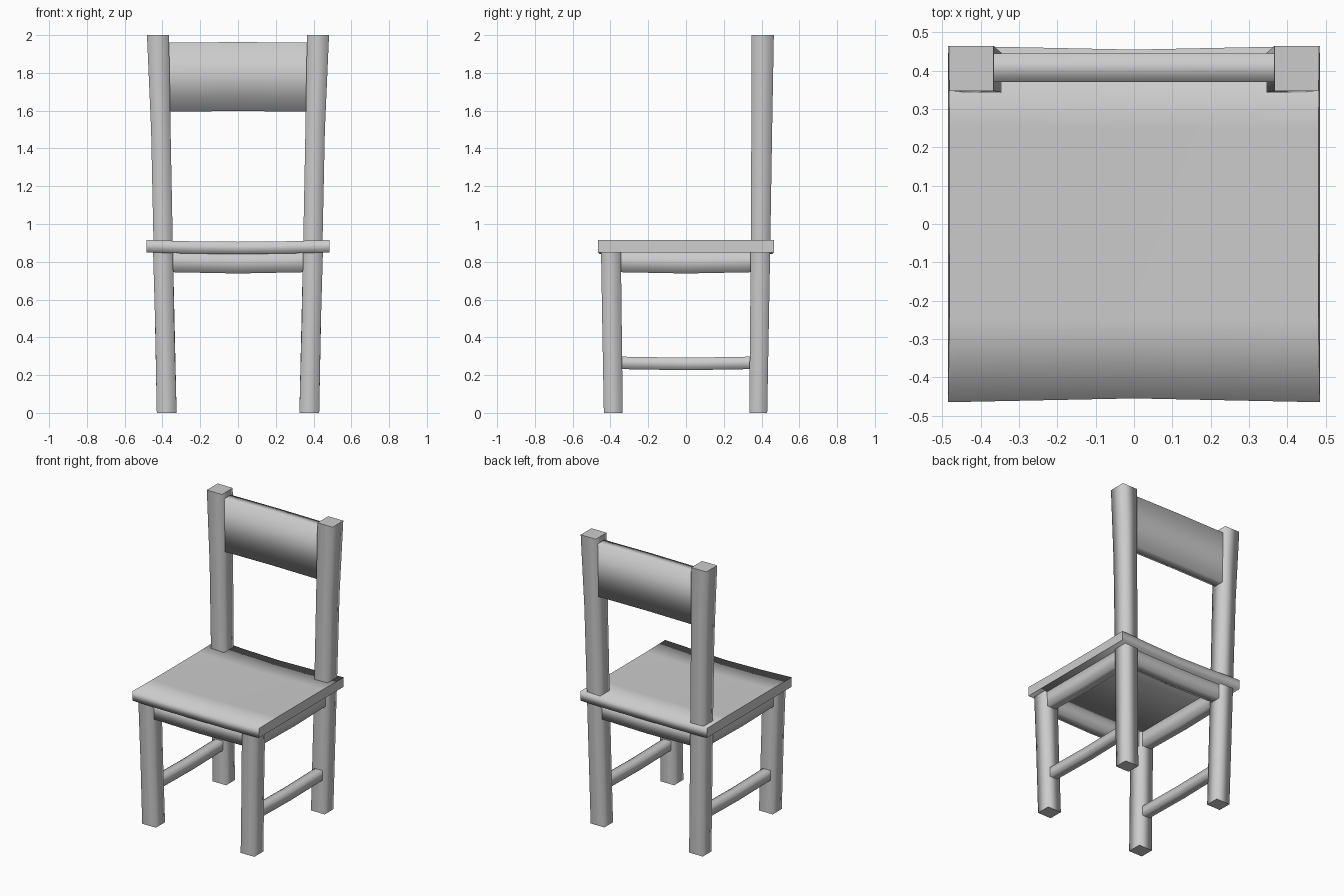
import bpy, bmesh

if "Cube" in bpy.data.objects:
    bpy.data.objects.remove(bpy.data.objects["Cube"])


def loft(name, rings):
    """Skin a list of rings: smooth sides, crisp flat end caps."""
    bm = bmesh.new()
    vs = [[bm.verts.new(p) for p in r] for r in rings]
    n = len(rings[0])
    for a, b in zip(vs, vs[1:]):
        for i in range(n):
            j = (i + 1) % n
            bm.faces.new((a[i], a[j], b[j], b[i])).smooth = True
    for cap in (vs[0], vs[-1]):
        for e in bm.faces.new(cap).edges:
            e.smooth = False
    bmesh.ops.recalc_face_normals(bm, faces=bm.faces)
    me = bpy.data.meshes.new(name)
    bm.to_mesh(me)
    bm.free()
    ob = bpy.data.objects.new(name, me)
    bpy.context.collection.objects.link(ob)
    return ob


def post(name, sx, stations):
    """Leaning square post; stations are (z, x0, x1, y0, y1)."""
    loft(name, [[(sx * x0, y0, z), (sx * x1, y0, z), (sx * x1, y1, z), (sx * x0, y1, z)]
                for z, x0, x1, y0, y1 in stations])


def rail(name, axis, half, offset, thick, z0, z1, sag=0.0):
    """Hand-cut rail along x or y, sagging a little in the middle."""
    rings = []
    for t in (-1, 0, 1):
        d = sag * (1 - t * t)
        sec = [(offset - thick / 2, z0 - d), (offset + thick / 2, z0 - d),
               (offset + thick / 2, z1 - d), (offset - thick / 2, z1 - d)]
        rings.append([(t * half, o, z) if axis == 'x' else (o, t * half, z) for o, z in sec])
    loft(name, rings)


# seat: slightly dished board, front and back edges drawn in at the middle
rings = []
for t in (-1, -0.5, 0, 0.5, 1):
    k = 1 - t * t
    x, d, y = 0.485 * t, 0.009 * k, 0.465 - 0.01 * (1 - abs(t))
    e = 0.004 * t
    rings.append([(x, -y, 0.85 - d), (x, y, 0.85 - d), (x, y, 0.915 - d),
                  (x - e, 0.25, 0.914 - d), (x - e, -0.25, 0.914 - d), (x, -y, 0.915 - d)])
loft("seat", rings)

# legs and back posts
for side, s in (("left", -1), ("right", 1)):
    post(f"{side}_front_leg", s, [(0, 0.325, 0.43, -0.435, -0.335),
                                  (0.45, 0.337, 0.438, -0.443, -0.34),
                                  (0.87, 0.345, 0.45, -0.45, -0.345)])
    post(f"{side}_back_post", s, [(0, 0.325, 0.43, 0.335, 0.43),
                                  (0.88, 0.345, 0.447, 0.343, 0.446),
                                  (1.5, 0.357, 0.46, 0.346, 0.456),
                                  (2.0, 0.366, 0.482, 0.347, 0.465)])
    # side rails
    rail(f"{side}_apron", 'y', 0.36, s * 0.395, 0.07, 0.745, 0.86, 0.007)
    rail(f"{side}_stretcher", 'y', 0.36, s * 0.383, 0.06, 0.232, 0.298, 0.006)

# front and back aprons
rail("front_apron", 'x', 0.36, -0.395, 0.07, 0.745, 0.86, 0.007)
rail("back_apron", 'x', 0.36, 0.395, 0.07, 0.745, 0.86, 0.007)

# backrest board
rail("backrest", 'x', 0.39, 0.408, 0.074, 1.595, 1.96, -0.003)
